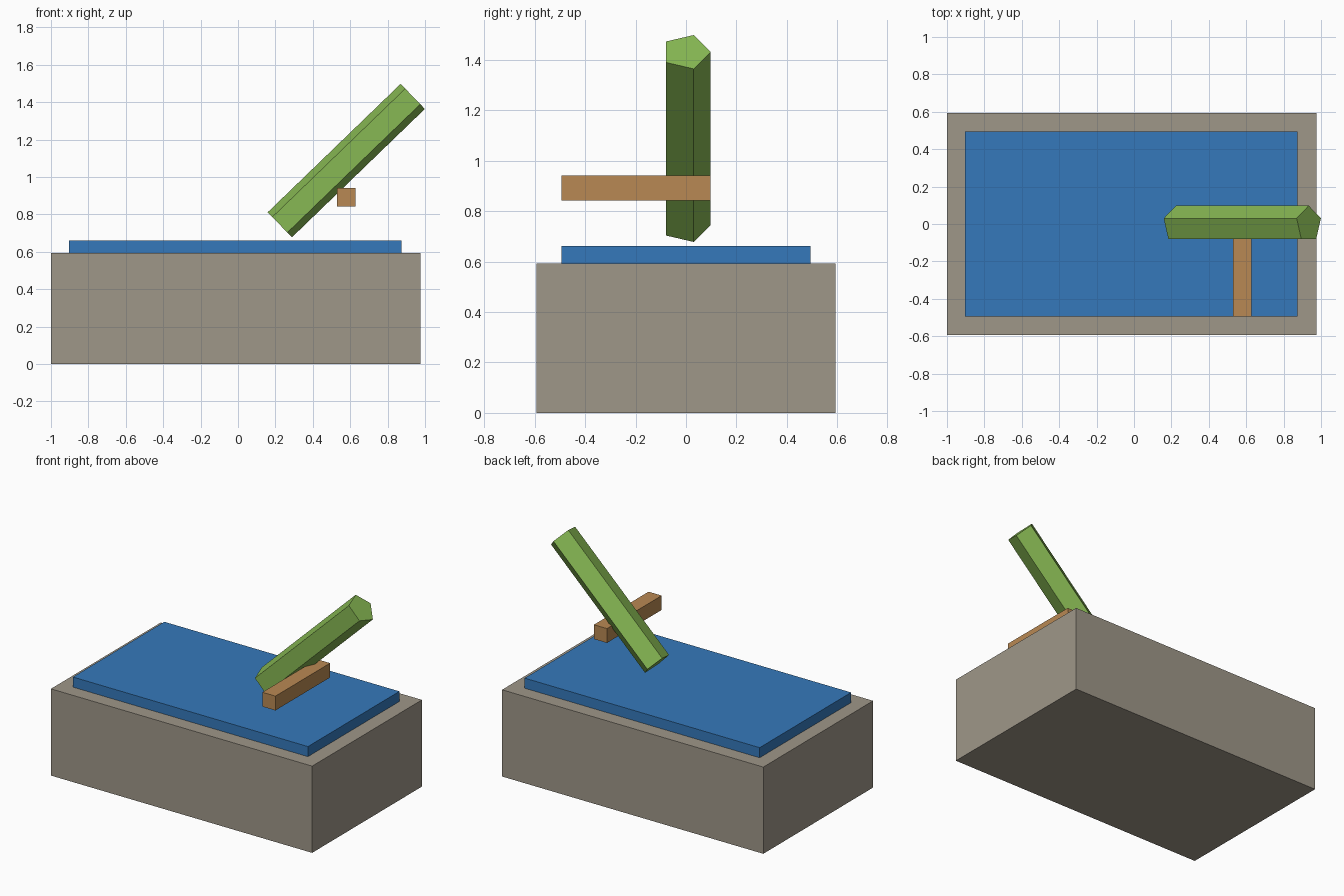
import bpy
from math import radians

cube = bpy.data.objects.get("Cube")
if cube:
    bpy.data.objects.remove(cube, do_unlink=True)


def material(name, rgb):
    """Flat material from 0-255 display colour, stored as linear values."""
    colour = [((c / 255 + 0.055) / 1.055) ** 2.4 for c in rgb] + [1]
    mat = bpy.data.materials.new(name)
    mat.use_nodes = True
    mat.diffuse_color = colour
    mat.node_tree.nodes["Principled BSDF"].inputs["Base Color"].default_value = colour
    return mat


def finish(name, mat):
    obj = bpy.context.object
    obj.name = obj.data.name = name
    obj.data.materials.append(mat)
    return obj


def box(name, mat, x, y, z):
    """Box spanning the given ranges."""
    spans = (x, y, z)
    bpy.ops.mesh.primitive_cube_add(size=1, location=[(a + b) / 2 for a, b in spans])
    obj = finish(name, mat)
    obj.scale = [b - a for a, b in spans]
    bpy.ops.object.transform_apply(location=False, rotation=False, scale=True)
    return obj


stone = material("warm grey stone", (159, 151, 137))
water = material("water blue", (53, 121, 187))
wood = material("light brown wood", (185, 137, 83))
bamboo = material("bamboo green", (135, 184, 83))

# Stone basin with the raised water slab on top
box("stone_basin", stone, (-1, 0.976), (-0.593, 0.593), (0, 0.593))
box("water_slab", water, (-0.903, 0.875), (-0.494, 0.494), (0.593, 0.662))

# Wooden bar that carries the tilting pipe
box("support_bar", wood, (0.53, 0.629), (-0.494, 0.097), (0.843, 0.941))

# Five-sided pipe, tilted up towards +x
bpy.ops.mesh.primitive_cylinder_add(
    vertices=5, radius=0.098, depth=0.988,
    location=(0.579, 0, 1.088), rotation=(0, radians(46), 0))
finish("bamboo_pipe", bamboo)
